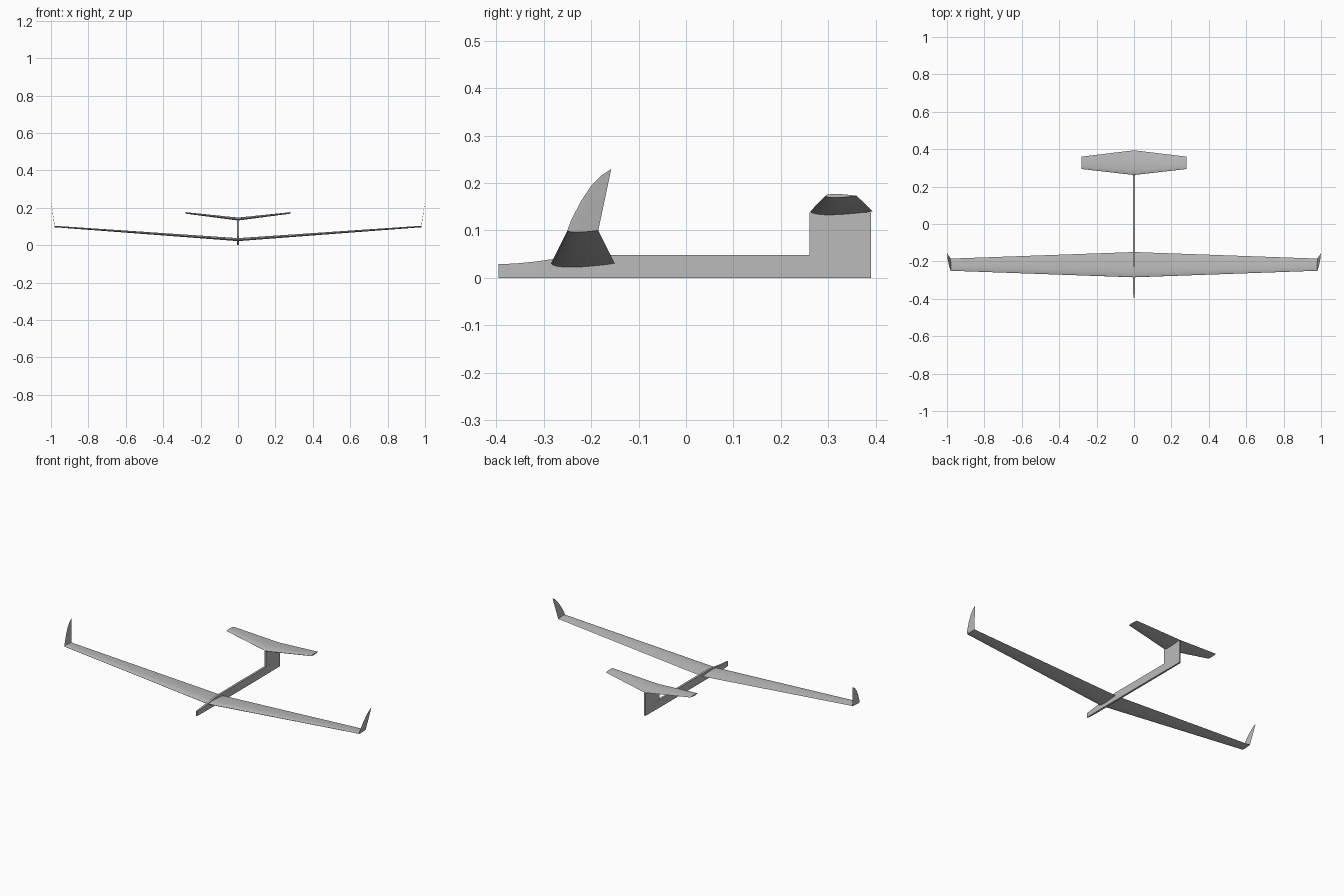
import bpy, bmesh, math
from mathutils import Vector

cube = bpy.data.objects.get("Cube")
if cube:
    bpy.data.objects.remove(cube)

GREY = (0.5, 0.5, 0.5, 1)
mat = bpy.data.materials.new("light grey")
mat.use_nodes = True
mat.diffuse_color = GREY
bsdf = next(n for n in mat.node_tree.nodes if n.type == 'BSDF_PRINCIPLED')
bsdf.inputs["Base Color"].default_value = GREY
bsdf.inputs["Roughness"].default_value = 0.6


def loft(name, rings, smooth=True):
    """Skin a closed solid through equally sized rings of points."""
    bm = bmesh.new()
    loops = [[bm.verts.new(p) for p in ring] for ring in rings]
    n = len(loops[0])
    for a, b in zip(loops, loops[1:]):
        for i in range(n):
            j = (i + 1) % n
            bm.faces.new((a[i], a[j], b[j], b[i]))
    bm.faces.new(loops[0])
    bm.faces.new(loops[-1][::-1])
    bmesh.ops.recalc_face_normals(bm, faces=bm.faces)
    mesh = bpy.data.meshes.new(name)
    bm.to_mesh(mesh)
    bm.free()
    mesh.materials.append(mat)
    obj = bpy.data.objects.new(name, mesh)
    bpy.context.collection.objects.link(obj)
    if smooth:
        bpy.ops.object.select_all(action='DESELECT')
        obj.select_set(True)
        bpy.context.view_layer.objects.active = obj
        bpy.ops.object.shade_smooth_by_angle(angle=math.radians(30))
    return obj


def half_thickness(u):
    """Symmetric airfoil half thickness per unit chord and thickness."""
    return 5 * (0.2969 * math.sqrt(u) - 0.126 * u - 0.3516 * u**2
                + 0.2843 * u**3 - 0.1036 * u**4)


def airfoil(lead, chord, ratio, up):
    """Ring of airfoil points running back along y from the leading edge."""
    steps = 10
    us = [(1 - math.cos(math.pi * i / steps)) / 2 for i in range(steps + 1)]
    path = [(u, 1) for u in us] + [(u, -1) for u in us[-2:0:-1]]
    lead, up = Vector(lead), Vector(up)
    return [lead + Vector((0, u * chord, 0))
            + up * (s * half_thickness(u) * ratio * chord) for u, s in path]


UP, SIDE = (0, 0, 1), (1, 0, 0)


def lifting_surface(name, span, root, tip):
    """Straight tapered dihedral surface; root and tip are (y, z, chord)."""
    rings = [airfoil((x, y, z), c, 0.12, UP)
             for x, (y, z, c) in ((-span, tip), (0, root), (span, tip))]
    return loft(name, rings)


# Main wing and tailplane
lifting_surface("main_wing", 0.98, (-0.285, 0.03, 0.135), (-0.25, 0.1, 0.065))
lifting_surface("tailplane", 0.282, (0.262, 0.14, 0.132), (0.294, 0.173, 0.066))

# Swept winglets: curved leading edge, straight trailing edge
leading = [(-0.25, 0.1), (-0.243, 0.12), (-0.222, 0.161), (-0.2, 0.194),
           (-0.18, 0.215), (-0.16, 0.228)]
for side, label in ((1, "left"), (-1, "right")):
    rings = []
    for y, z in leading:
        t = (z - 0.1) / 0.128
        trail = -0.185 + 0.027 * t
        rings.append(airfoil((side * (0.98 + 0.019 * t), y, z),
                             trail - y, 0.03, SIDE))
    loft(label + "_winglet", rings)

# Slim fuselage boom: (y, half width, top height)
stations = [(-0.395, 0.003, 0.029), (-0.36, 0.005, 0.03), (-0.32, 0.006, 0.034),
            (-0.27, 0.006, 0.041), (-0.22, 0.006, 0.047), (-0.18, 0.006, 0.048),
            (0.26, 0.006, 0.048), (0.39, 0.004, 0.048)]
loft("fuselage", [[(-w, y, 0), (w, y, 0), (w, y, h), (-w, y, h)]
                  for y, w, h in stations], smooth=False)

# Upright fin carrying the tailplane
loft("tail_fin", [[(-0.005, 0.26, z), (0.005, 0.26, z),
                   (0.005, 0.39, z), (-0.005, 0.39, z)]
                  for z in (0, 0.138)], smooth=False)
